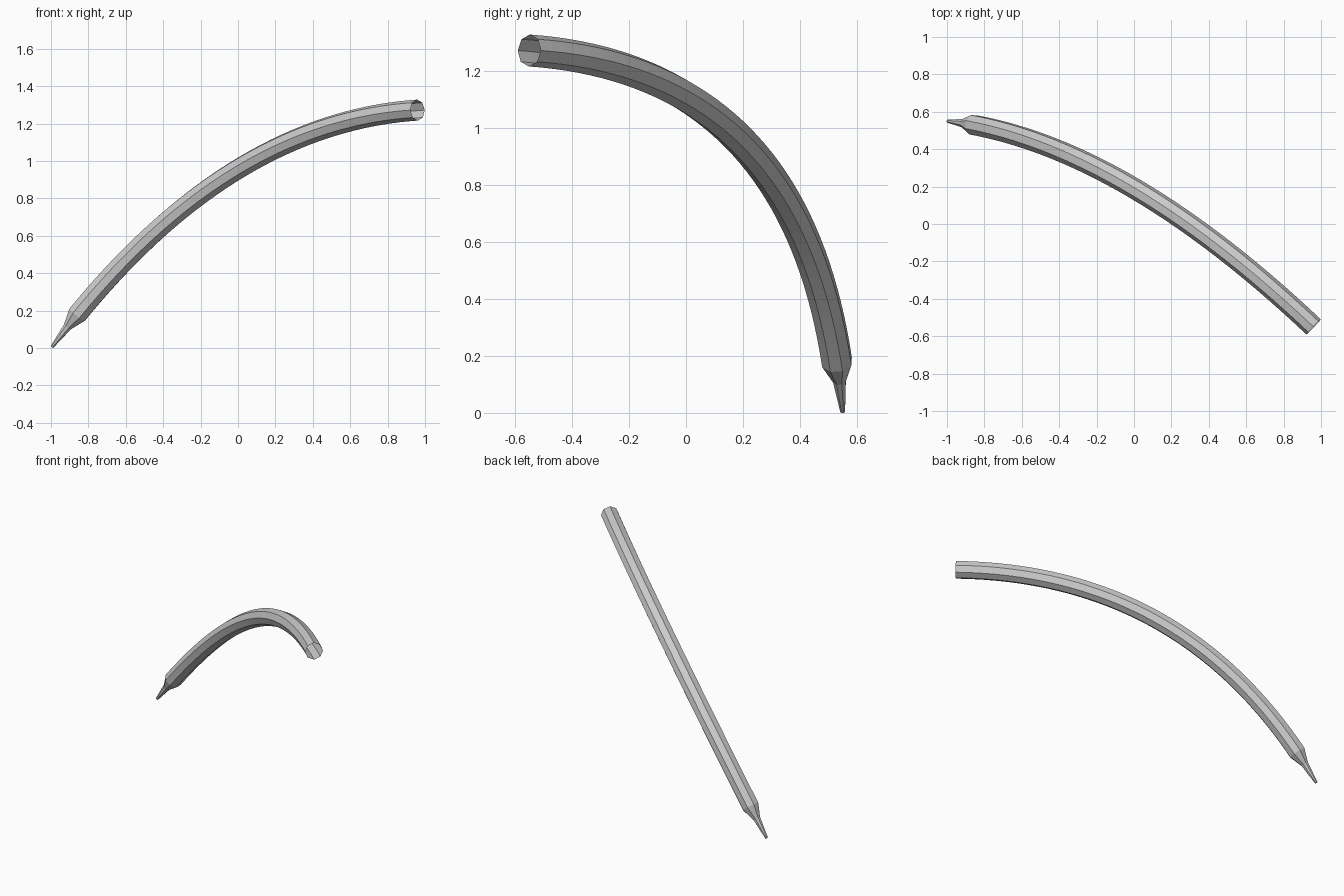
import bpy, bmesh
from math import cos, sin, tau
from mathutils import Vector

if "Cube" in bpy.data.objects:
    bpy.data.objects.remove(bpy.data.objects["Cube"])

SIDES = 8
RADIUS = 0.056

# Centre line: one planar arc from pointed tip to open end
P0 = Vector((-0.995, 0.55, 0.005))
P1 = Vector((-0.10, 0.45, 1.20))
P2 = Vector((0.96, -0.55, 1.272))
normal = (P1 - P0).cross(P2 - P1).normalized()


def point(t):
    return P0 * (1 - t) ** 2 + P1 * 2 * t * (1 - t) + P2 * t * t


def tangent(t):
    return ((P1 - P0) * (1 - t) + (P2 - P1) * t).normalized()


# Turn the section so that a corner points straight up at the open end
end_t = tangent(1)
end_side = normal.cross(end_t)
up = Vector((0, 0, 1))
up = (up - end_t * up.dot(end_t)).normalized()
cu, cn = up.dot(end_side), up.dot(normal)

# Stations along the arc: narrow nib, flare, then constant shaft
STEPS = 40
stations = [(0.0, 0.009), (0.046, 0.024), (0.075, RADIUS)]
stations += [(0.075 + 0.925 * i / STEPS, RADIUS) for i in range(1, STEPS + 1)]

bm = bmesh.new()
rings = []
for t, r in stations:
    side = normal.cross(tangent(t))
    u = side * cu + normal * cn
    v = tangent(t).cross(u)
    rings.append([bm.verts.new(point(t) + (u * cos(tau * k / SIDES) + v * sin(tau * k / SIDES)) * r)
                  for k in range(SIDES)])
for a, b in zip(rings, rings[1:]):
    for k in range(SIDES):
        n = (k + 1) % SIDES
        bm.faces.new((a[k], a[n], b[n], b[k]))

# The far end and tip stay open
bmesh.ops.recalc_face_normals(bm, faces=bm.faces)
mesh = bpy.data.meshes.new("curved_pointed_tube")
bm.to_mesh(mesh)
bm.free()
bpy.context.collection.objects.link(bpy.data.objects.new("curved_pointed_tube", mesh))
